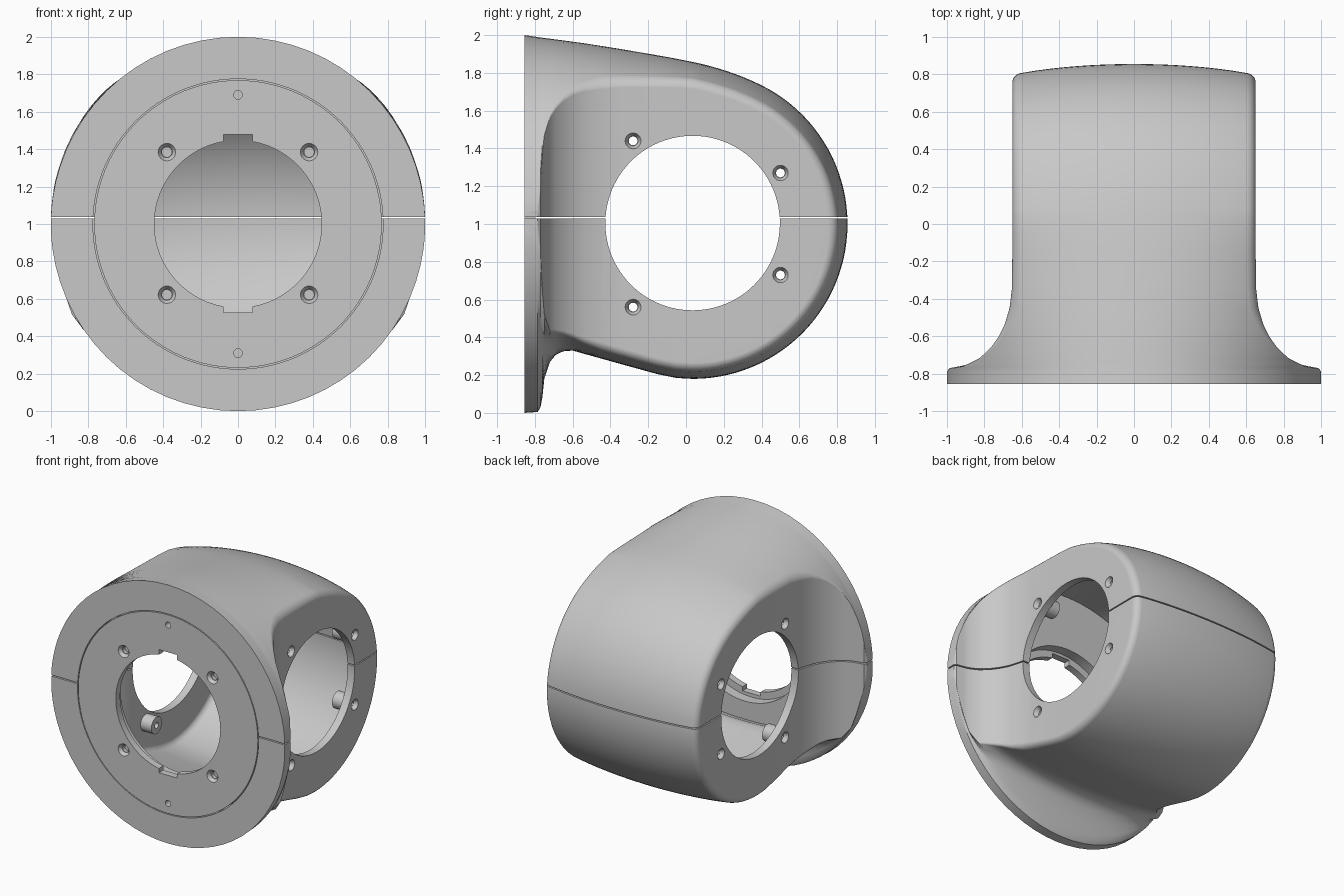
import bpy, bmesh, math
from mathutils import Matrix

if "Cube" in bpy.data.objects:
    bpy.data.objects.remove(bpy.data.objects["Cube"])

grey = bpy.data.materials.new("plain_grey")
grey.diffuse_color = (0.58, 0.58, 0.58, 1)
grey.use_nodes = True
grey.node_tree.nodes["Principled BSDF"].inputs["Base Color"].default_value = grey.diffuse_color
YC, ZC, R = 0.035, 1.0, 0.82     # centre and radius of the rounded rear

# y, half width, top z, bottom z, crown drop of top, crown drop of bottom
ROWS = [
    (-0.855, 0.998, 2.000, 0.000, 0.240, 0.240),
    (-0.785, 0.998, 1.990, 0.005, 0.235, 0.240),
    (-0.770, 0.985, 1.988, 0.030, 0.232, 0.240),
    (-0.760, 0.93, 1.986, 0.085, 0.230, 0.210),
    (-0.750, 0.89, 1.985, 0.180, 0.228, 0.150),
    (-0.720, 0.83, 1.981, 0.270, 0.223, 0.090),
    (-0.690, 0.795, 1.977, 0.307, 0.218, 0.075),
    (-0.650, 0.757, 1.972, 0.326, 0.212, 0.065),
    (-0.600, 0.722, 1.965, 0.330, 0.204, 0.055),
    (-0.540, 0.692, 1.957, 0.313, 0.195, 0.050),
    (-0.450, 0.665, 1.943, 0.288, 0.180, 0.045),
    (-0.350, 0.653, 1.927, 0.260, 0.163, 0.045),
    (-0.150, 0.650, 1.893, 0.205, 0.130, 0.045),
    (-0.050, 0.650, 1.875, 0.185, 0.113, 0.045),
]


def make(name, bm):
    bmesh.ops.recalc_face_normals(bm, faces=bm.faces)
    me = bpy.data.meshes.new(name)
    bm.to_mesh(me)
    bm.free()
    me.materials.append(grey)
    ob = bpy.data.objects.new(name, me)
    bpy.context.collection.objects.link(ob)
    return ob


def crown(x):
    return (1 - math.sqrt(max(0, 1 - x * x))) / 0.24


def body(name, t=0.0):
    """Crowned body, inset by t; sections run from front to rear tip."""
    rows = [r for r in ROWS if t == 0 or r[0] > -0.73]
    sections = []
    for y, w, zt, zb, dt, db in rows:
        sections.append((y, w - t, zt - t, max(zb, 0.3 if t and y < -0.7 else 0) + t, dt, db, False))
    n = 28
    for i in range(n + 1):
        a = math.pi / 2 * i / n
        s = math.sin(a)
        c = math.cos(a) if i < n else 0
        r = R - t
        zt = ZC + r * c + 0.038 * max(0, 1 - s / 0.45) ** 2
        sections.append((YC + r * s, 0.65 - t, zt, ZC - r * c, 0, 0, True))
    bm = bmesh.new()
    rings = []
    for y, w, zt, zb, dt, db, rear in sections:
        r = 0.004 + 0.036 * min(1, max(0, (y + 0.75) / 0.3))
        # stations across the width, with a rounded edge at each end
        st = [((w - r) * math.sin(math.pi * (k / 32 - 0.5)), 0) for k in range(33)]
        edge = [(w - r + r * math.sin(a), r * (1 - math.cos(a)))
                for a in (math.pi / 10 * k for k in range(1, 6))]
        st = [(-x, e) for x, e in reversed(edge)] + st + edge
        ring = []
        for z, drop, sign in ((zt, dt, 1), (zb, db, -1)):
            line = []
            for x, e in st:
                if rear:
                    h = abs(z - ZC) / R
                    k = 1 - (0.07 + (0.045 if sign > 0 else -0.015) * h) * crown(x) - e / R
                    p = (x, YC + (y - YC) * k, ZC + (z - ZC) * k)
                else:
                    p = (x, y, z - sign * (drop * crown(x) + e))
                line.append(bm.verts.new(p))
            ring += line if sign > 0 else line[::-1]
        rings.append(ring)
    for a, b in zip(rings, rings[1:]):
        for i in range(len(a)):
            j = (i + 1) % len(a)
            bm.faces.new((a[i], a[j], b[j], b[i]))
    bm.faces.new(rings[0])
    # close the rear tip, where top and bottom rows meet
    tip = rings[-1]
    m = len(tip) // 2
    bmesh.ops.weld_verts(bm, targetmap={tip[2 * m - 1 - i]: tip[i] for i in range(m)})
    return make(name, bm)


def rod(name, axis, centre, r1, r2, length, seg=32):
    """Cylinder or cone along x or y; r1 is the radius at the negative end."""
    bm = bmesh.new()
    rot = Matrix.Rotation(math.pi / 2, 4, 'Y') if axis == 'x' else Matrix.Rotation(-math.pi / 2, 4, 'X')
    bmesh.ops.create_cone(bm, cap_ends=True, segments=seg, radius1=r1, radius2=r2,
                          depth=length, matrix=Matrix.Translation(centre) @ rot)
    return make(name, bm)


def box(name, centre, size):
    bm = bmesh.new()
    bmesh.ops.create_cube(bm, size=1, matrix=Matrix.Translation(centre) @ Matrix.Diagonal((*size, 1)))
    return make(name, bm)


def combine(ob, other, op='DIFFERENCE'):
    m = ob.modifiers.new("cut", 'BOOLEAN')
    m.operation, m.solver, m.object = op, 'EXACT', other
    bpy.context.view_layer.objects.active = ob
    bpy.ops.object.modifier_apply(modifier=m.name)
    bpy.data.objects.remove(other)


def finish(ob):
    bpy.ops.object.select_all(action='DESELECT')
    ob.select_set(True)
    bpy.context.view_layer.objects.active = ob
    bpy.ops.object.shade_smooth_by_angle(angle=math.radians(32))
    m = ob.modifiers.new("even_shading", 'WEIGHTED_NORMAL')
    m.keep_sharp = True


# Hollow housing
shell = body("housing")
combine(shell, body("cavity", 0.06))

# Screw bosses on the inner side walls
side_screws = [(-0.28, 1.44), (-0.28, 0.56), (0.5, 1.27), (0.5, 0.73)]
for sx in (-1, 1):
    for y, z in side_screws:
        combine(shell, rod("boss", 'x', (sx * 0.56, y, z), 0.065, 0.065, 0.12), 'UNION')

# Round side openings, front recess and front opening
combine(shell, rod("side_opening", 'x', (0, YC, 1.005), 0.462, 0.462, 3, 96))
combine(shell, rod("front_recess", 'y', (0, -0.9, 1), 0.775, 0.775, 0.2, 128))
combine(shell, rod("front_opening", 'y', (0, -0.75, 1), 0.5, 0.5, 0.3, 96))

# Countersunk side screw holes
for y, z in side_screws:
    combine(shell, rod("hole", 'x', (0, y, z), 0.023, 0.023, 3, 24))
    combine(shell, rod("sink", 'x', (0.64, y, z), 0.026, 0.046, 0.04, 24))
    combine(shell, rod("sink", 'x', (-0.64, y, z), 0.046, 0.026, 0.04, 24))

# Parting gap between the upper and lower halves
combine(shell, box("parting_gap", (0, 0, 1.033), (3, 3, 0.009)))
finish(shell)

# Front plate with notched opening
plate = rod("front_plate", 'y', (0, -0.8285, 1), 0.768, 0.768, 0.053, 128)
combine(plate, rod("plate_opening", 'y', (0, -0.83, 1), 0.447, 0.447, 0.3, 96))
combine(plate, box("notches", (0, -0.83, 1.003), (0.155, 0.3, 0.952)))
for sx in (-1, 1):
    for sz in (-1, 1):
        x, z = sx * 0.38, 1.003 + sz * 0.381
        combine(plate, rod("hole", 'y', (x, -0.83, z), 0.026, 0.026, 0.3, 24))
        combine(plate, rod("sink", 'y', (x, -0.845, z), 0.05, 0.03, 0.03, 24))
for z in (1.69, 0.31):
    combine(plate, rod("pin_hole", 'y', (0, -0.83, z), 0.023, 0.023, 0.3, 24))
finish(plate)
